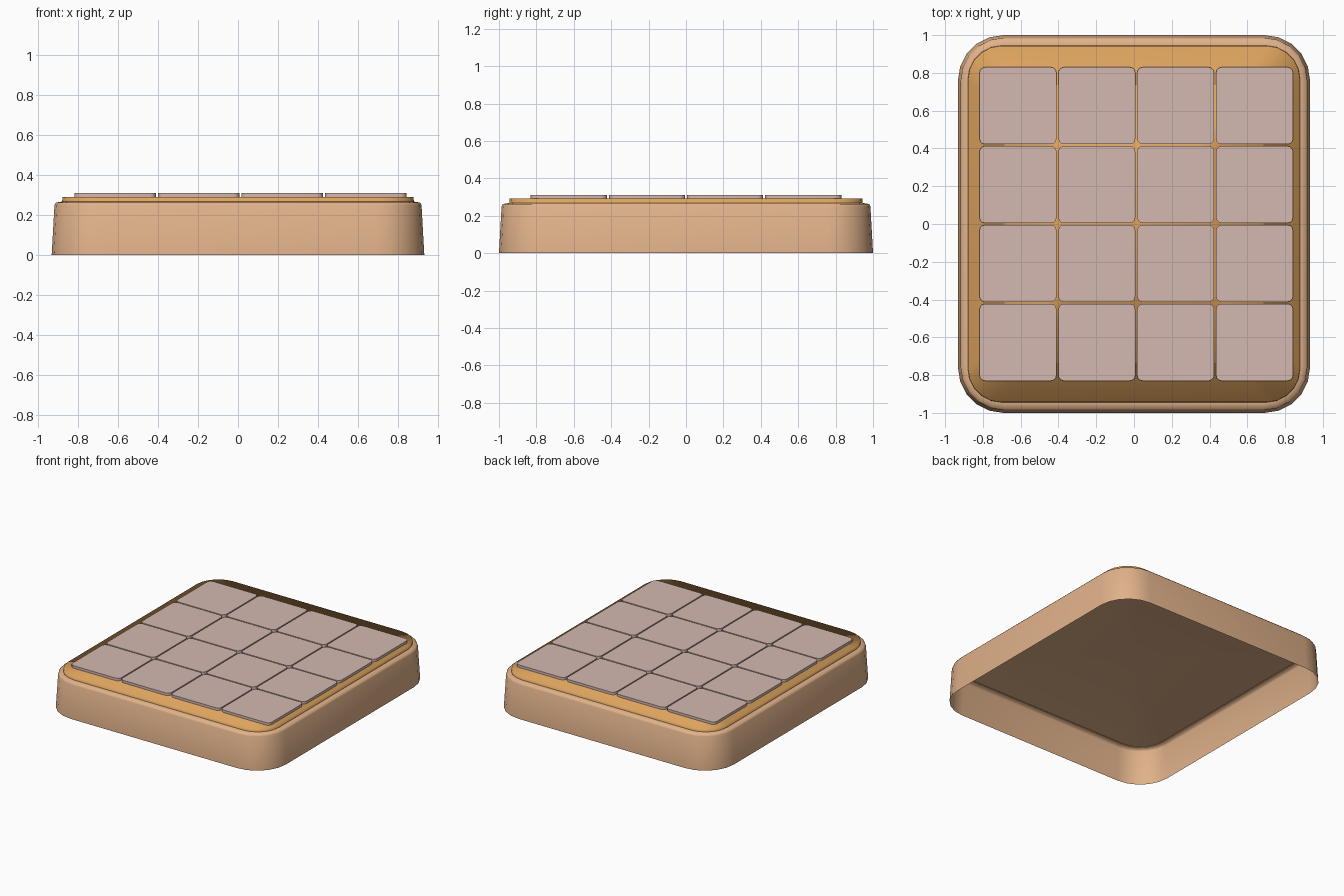
import bpy, bmesh, math

if "Cube" in bpy.data.objects:
    bpy.data.objects.remove(bpy.data.objects["Cube"])


def material(name, rgb):
    m = bpy.data.materials.new(name)
    m.diffuse_color = (*rgb, 1)
    m.use_nodes = True
    m.node_tree.nodes["Principled BSDF"].inputs["Base Color"].default_value = m.diffuse_color
    return m


TAN = material("tan", (0.75, 0.445, 0.255))
ORANGE = material("warm_orange", (0.73, 0.37, 0.112))
PINK = material("dusty_pink", (0.66, 0.48, 0.435))


def ring(hx, hy, r, seg):
    """Rounded rectangle outline, counter-clockwise."""
    pts = []
    for q, (sx, sy) in enumerate(((1, 1), (-1, 1), (-1, -1), (1, -1))):
        for i in range(seg + 1):
            a = math.pi / 2 * (q + i / seg)
            pts.append((sx * (hx - r) + r * math.cos(a), sy * (hy - r) + r * math.sin(a)))
    return pts


def loft(name, levels, mat, seg, center=(0, 0), bottom=False, smooth=None):
    """Stack rounded rectangles (half x, half y, radius, z) and fan the top shut."""
    bm = bmesh.new()
    rings = [[bm.verts.new((x + center[0], y + center[1], z)) for x, y in ring(hx, hy, r, seg)]
             for hx, hy, r, z in levels]
    n = len(rings[0])
    for a, b in zip(rings, rings[1:]):
        for i in range(n):
            j = (i + 1) % n
            bm.faces.new((a[i], a[j], b[j], b[i]))
    top = bm.verts.new((*center, levels[-1][3]))
    for i in range(n):
        bm.faces.new((rings[-1][i], rings[-1][(i + 1) % n], top))
    if bottom:
        bm.faces.new(rings[0][::-1])
    me = bpy.data.meshes.new(name)
    bm.to_mesh(me)
    bm.free()
    me.materials.append(mat)
    ob = bpy.data.objects.new(name, me)
    bpy.context.collection.objects.link(ob)
    if smooth:
        bpy.ops.object.select_all(action='DESELECT')
        ob.select_set(True)
        bpy.context.view_layer.objects.active = ob
        bpy.ops.object.shade_smooth_by_angle(angle=math.radians(smooth))
    return ob


# tapered case, open underneath
loft("case", [(0.932, 1.0, 0.24, 0.0), (0.918, 0.986, 0.23, 0.25),
              (0.911, 0.979, 0.223, 0.263), (0.88, 0.948, 0.195, 0.268)], TAN, 5, smooth=60)

# raised panel on the case
loft("top_panel", [(0.88, 0.945, 0.18, 0.264), (0.878, 0.943, 0.178, 0.291)],
     ORANGE, 5, smooth=120)

# four by four grid of keys
for row in range(4):
    for col in range(4):
        c = (0.012 + (col - 1.5) * 0.4175, (row - 1.5) * 0.4175)
        loft(f"key_{row}_{col}", [(0.204, 0.204, 0.03, 0.289), (0.204, 0.204, 0.03, 0.31)],
             PINK, 3, center=c, bottom=True, smooth=40)
